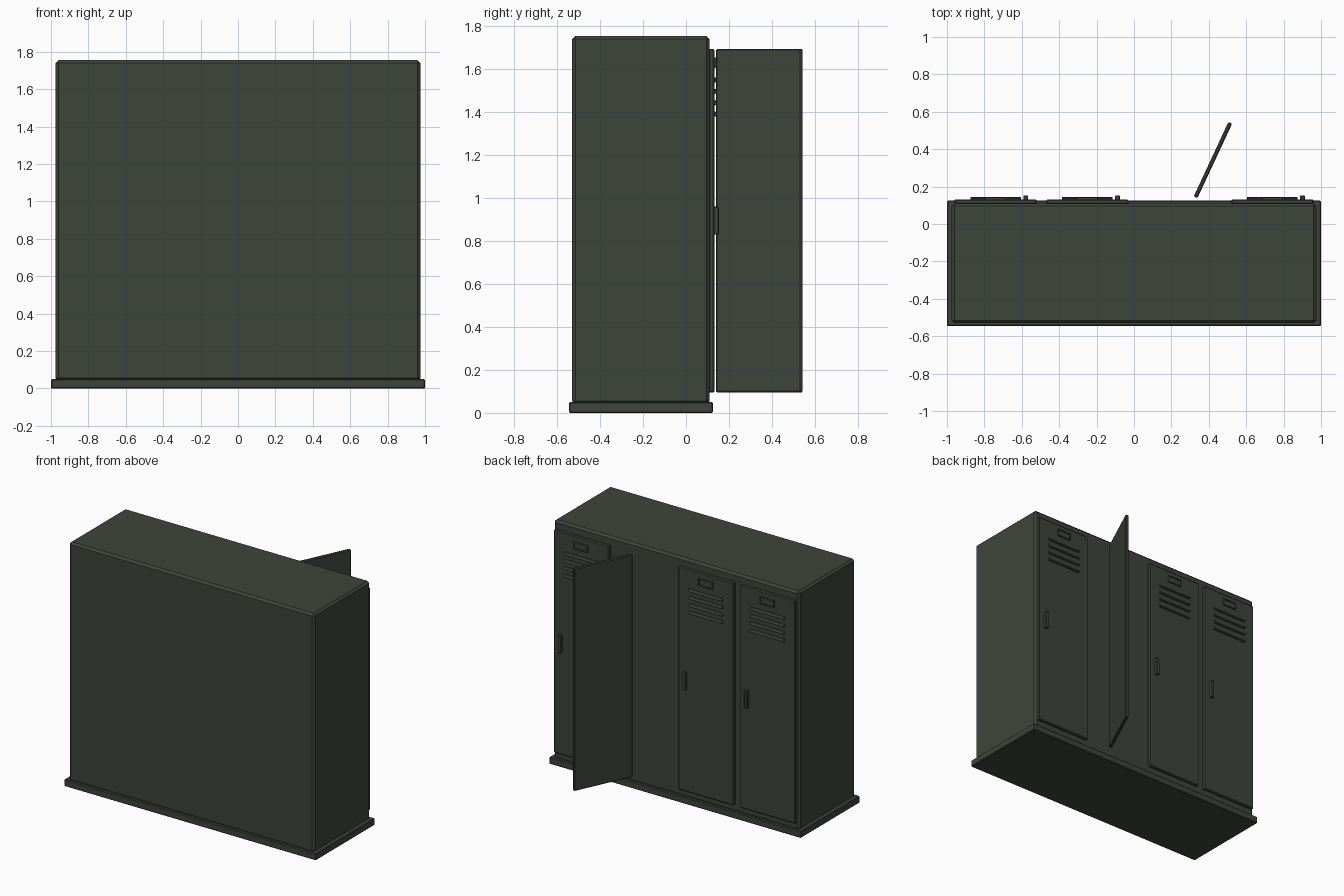
import bpy
import bmesh
from math import radians
from mathutils import Vector

cube = bpy.data.objects.get("Cube")
if cube:
    bpy.data.objects.remove(cube, do_unlink=True)

# One dull green paint for everything
paint = bpy.data.materials.new("dark green paint")
paint.use_nodes = True
colour = (0.048, 0.058, 0.044, 1)
paint.diffuse_color = colour
paint.node_tree.nodes["Principled BSDF"].inputs["Base Color"].default_value = colour


def box(name, low, high, bevel=0.0, turn=(0, 0, 0), inset=None):
    """Box between two corners, turned about its centre; inset sinks its +y face."""
    low, high = Vector(low), Vector(high)
    bm = bmesh.new()
    bmesh.ops.create_cube(bm, size=1)
    bmesh.ops.scale(bm, vec=high - low, verts=bm.verts)
    if inset:
        outer = [f for f in bm.faces if f.normal.y > 0.9]
        bmesh.ops.inset_region(bm, faces=outer, thickness=inset[0], depth=0)
        bmesh.ops.inset_region(bm, faces=outer, thickness=0.001, depth=-inset[1])
    mesh = bpy.data.meshes.new(name)
    bm.to_mesh(mesh)
    bm.free()
    mesh.materials.append(paint)
    obj = bpy.data.objects.new(name, mesh)
    bpy.context.collection.objects.link(obj)
    obj.location = (low + high) / 2
    obj.rotation_euler = turn
    if bevel:
        mod = obj.modifiers.new("bevel", "BEVEL")
        mod.width = bevel
        mod.segments = 1
    return obj


# Cabinet and plinth
box("cabinet", (-0.975, -0.53, 0.04), (0.975, 0.11, 1.755), 0.015)
box("plinth", (-1, -0.545, 0), (1, 0.125, 0.05), 0.005)

DOOR_W, DOOR_LOW, DOOR_HIGH = 0.44, 0.095, 1.695

# Closed doors with their fittings
for number, x in ((1, -0.74), (2, -0.25), (4, 0.74)):
    tag = f"_{number}"
    box("door" + tag, (x - DOOR_W / 2, 0.105, DOOR_LOW),
        (x + DOOR_W / 2, 0.132, DOOR_HIGH), 0.006)
    box("label_holder" + tag, (x - 0.055, 0.125, 1.605),
        (x + 0.055, 0.143, 1.655), inset=(0.008, 0.006))
    for i in range(4):
        z = 1.55 - 0.053 * i
        box(f"vent_slat{tag}_{i + 1}", (x - 0.135, 0.126, z - 0.011),
            (x + 0.135, 0.142, z + 0.011), 0.002, turn=(radians(20), 0, 0))
    box("handle" + tag, (x + 0.148, 0.125, 0.83),
        (x + 0.174, 0.153, 0.96), 0.004)

# Door standing open
cx, cy = 0.422, 0.342
box("open_door", (cx - DOOR_W / 2, cy - 0.011, DOOR_LOW),
    (cx + DOOR_W / 2, cy + 0.011, DOOR_HIGH), 0.006, turn=(0, 0, radians(65)))
